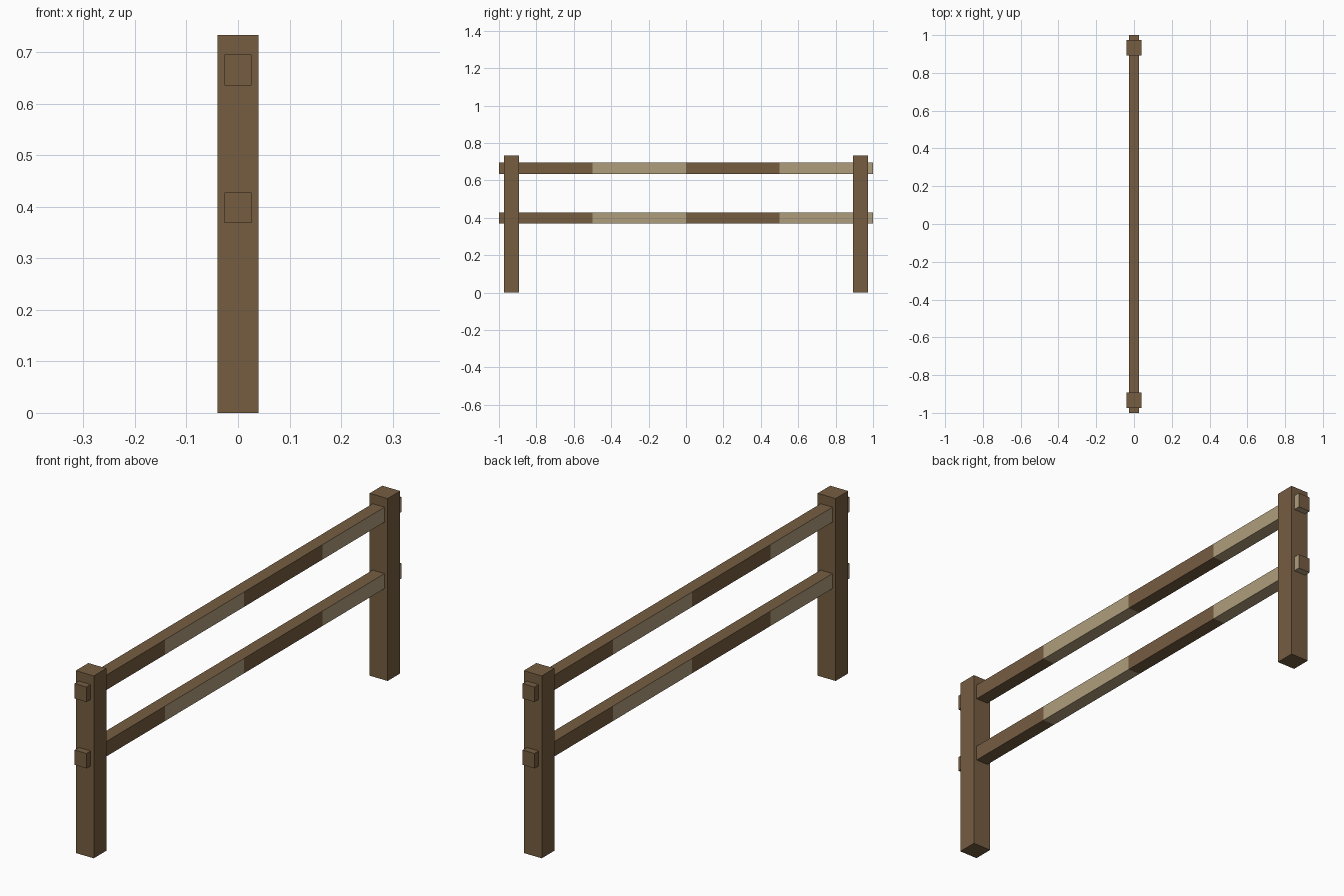
import bpy, bmesh
from mathutils import Matrix

if "Cube" in bpy.data.objects:
    bpy.data.objects.remove(bpy.data.objects["Cube"])


def material(name, rgb):
    m = bpy.data.materials.new(name)
    m.diffuse_color = (*rgb, 1)
    m.use_nodes = True
    m.node_tree.nodes["Principled BSDF"].inputs["Base Color"].default_value = m.diffuse_color
    return m


brown = material("brown_wood", (0.181, 0.110, 0.053))
cream = material("pale_wood", (0.430, 0.337, 0.202))


def box(name, size, loc, cuts=(), rule=None):
    """Box, optionally cut across y, with faces coloured by a rule."""
    bm = bmesh.new()
    bmesh.ops.create_cube(bm, size=1, matrix=Matrix.Diagonal((*size, 1)))
    for y in cuts:
        bmesh.ops.bisect_plane(bm, geom=bm.verts[:] + bm.edges[:] + bm.faces[:],
                               plane_co=(0, y, 0), plane_no=(0, 1, 0))
    bm.normal_update()
    if rule:
        for f in bm.faces:
            f.material_index = rule(f)
    me = bpy.data.meshes.new(name)
    bm.to_mesh(me)
    bm.free()
    me.materials.append(brown)
    me.materials.append(cream)
    ob = bpy.data.objects.new(name, me)
    ob.location = loc
    bpy.context.collection.objects.link(ob)
    return ob


def stripes(f):
    """Stripes alternate on the sides and underside; top and ends stay brown."""
    n, y = f.normal, f.calc_center_median().y
    if n.z > 0.5 or abs(n.y) > 0.5:
        return 0
    if n.x < -0.5:          # far side runs the other way
        y = -y
    return int((y + 1) // 0.5) % 2


# Upright posts
for side, y in (("front", -0.933), ("back", 0.933)):
    box(side + "_post", (0.08, 0.08, 0.733), (0, y, 0.3665))

# Striped rails passing through the posts
for level, z in (("lower", 0.398), ("upper", 0.665)):
    box(level + "_rail", (0.053, 2.0, 0.06), (0, 0, z), (-0.5, 0, 0.5), stripes)
